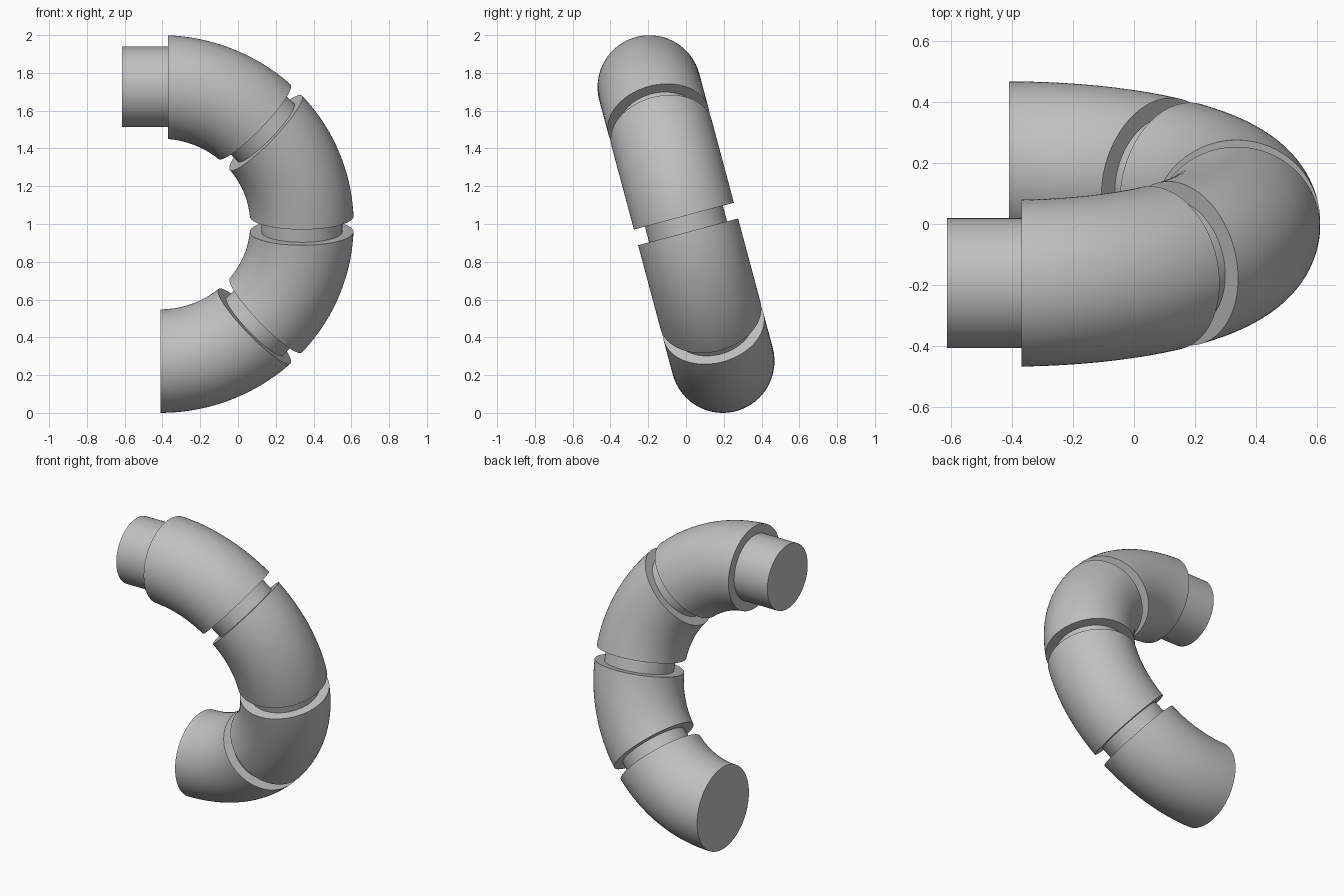
import bpy, bmesh
from math import sin, cos, asin, pi, radians
from mathutils import Matrix, Vector

if "Cube" in bpy.data.objects:
    bpy.data.objects.remove(bpy.data.objects["Cube"])

BEND, TUBE, NECK = 0.7515, 0.274, 0.2135   # bend, tube and neck radii
GAP, REACH = 0.043, 0.202                  # half joint gap, neck length past joint
SIDES, STEPS = 96, 20
TILT = Matrix.Translation((-0.413, 0, 1)) @ Matrix.Rotation(radians(15), 4, 'X')

grey = bpy.data.materials.new("grey")
grey.use_nodes = True
grey.diffuse_color = (0.53, 0.53, 0.53, 1)
grey.node_tree.nodes["Principled BSDF"].inputs["Base Color"].default_value = (0.53, 0.53, 0.53, 1)


def loft(name, rings):
    """Skin closed rings of points and cap both ends."""
    bm = bmesh.new()
    loops = [[bm.verts.new(TILT @ p) for p in ring] for ring in rings]
    for a, b in zip(loops, loops[1:]):
        for i in range(SIDES):
            j = (i + 1) % SIDES
            bm.faces.new((a[i], a[j], b[j], b[i]))
    bm.faces.new(loops[0])
    bm.faces.new(loops[-1])
    bmesh.ops.recalc_face_normals(bm, faces=bm.faces)
    mesh = bpy.data.meshes.new(name)
    bm.to_mesh(mesh)
    bm.free()
    mesh.materials.append(grey)
    obj = bpy.data.objects.new(name, mesh)
    bpy.context.collection.objects.link(obj)
    bpy.ops.object.select_all(action='DESELECT')
    obj.select_set(True)
    bpy.context.view_layer.objects.active = obj
    bpy.ops.object.shade_smooth_by_angle(angle=radians(30))


def circle(radius):
    """Radial distance from the bend centre, and sideways offset."""
    for i in range(SIDES):
        t = 2 * pi * i / SIDES
        yield BEND + radius * cos(t), radius * sin(t)


def bend_section(name, start, end, start_gap, end_gap):
    """Part of a ring whose flat ends are set back parallel to the joint planes."""
    rings = []
    for s in range(STEPS + 1):
        ring = []
        for rho, side in circle(TUBE):
            a = start + asin(start_gap / rho)
            b = end - asin(end_gap / rho)
            t = a + (b - a) * s / STEPS
            ring.append(Vector((rho * sin(t), side, -rho * cos(t))))
        rings.append(ring)
    loft(name, rings)


def neck(name, angle):
    """Straight narrow spigot crossing the joint plane."""
    along = Vector((cos(angle), 0, sin(angle)))
    out = Vector((sin(angle), 0, -cos(angle)))
    loft(name, [[out * rho + Vector((0, side, 0)) + along * d for rho, side in circle(NECK)]
                for d in (-GAP - 0.01, REACH)])


# Four bent sections, each ending in a neck that plugs into the next
for k, place in enumerate(("bottom", "lower", "upper", "top")):
    start, end = k * pi / 4, (k + 1) * pi / 4
    bend_section(place + "_pipe_bend", start, end, GAP if k else 0.003, GAP)
    neck(place + "_pipe_neck", end)
